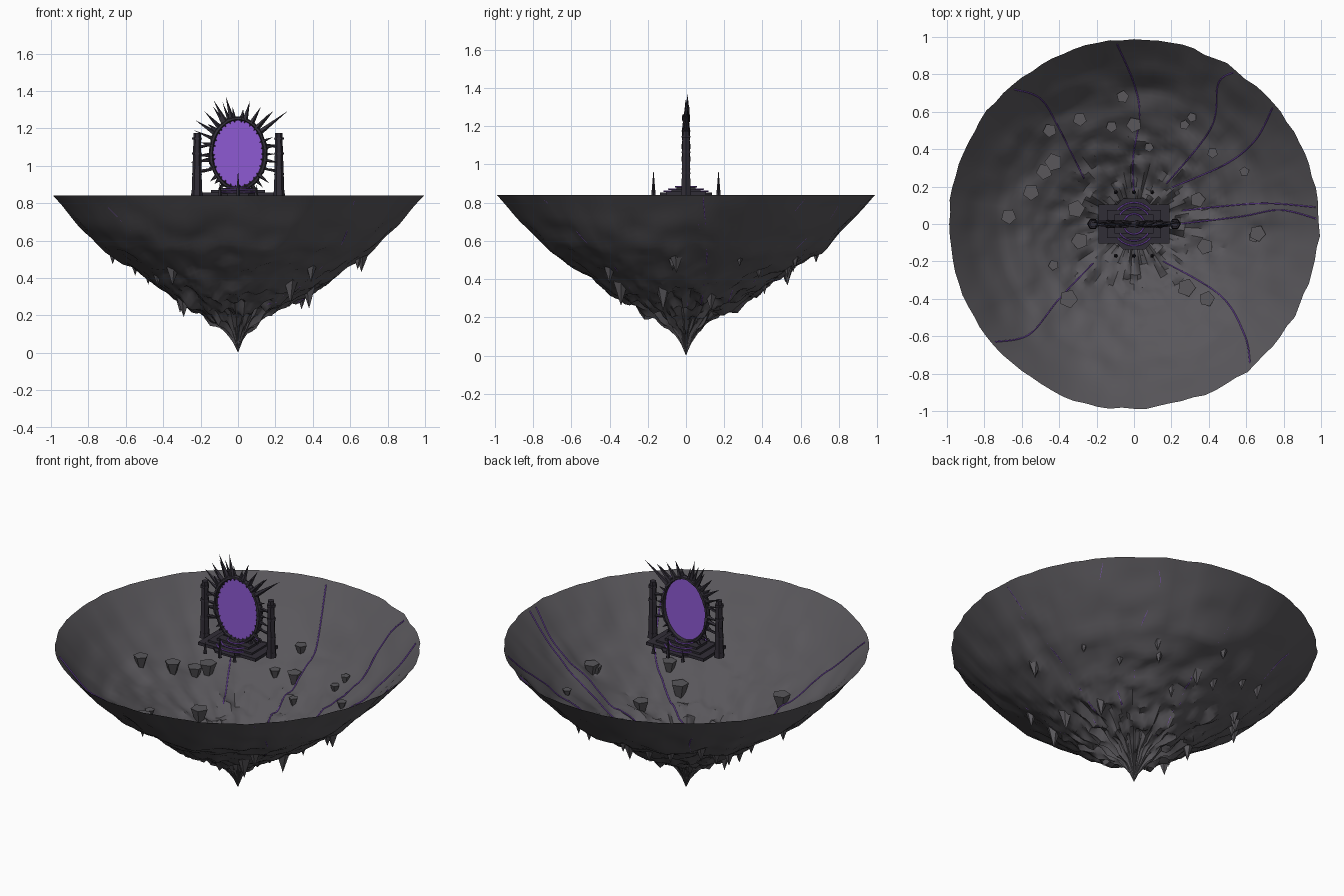
import bpy, bmesh, math, random
from mathutils import Vector, noise

if "Cube" in bpy.data.objects:
    bpy.data.objects.remove(bpy.data.objects["Cube"])

random.seed(7)
TOP = 0.84
TAU = 2 * math.pi


def material(name, col):
    m = bpy.data.materials.new(name)
    m.diffuse_color = (*col, 1)
    m.use_nodes = True
    m.node_tree.nodes["Principled BSDF"].inputs["Base Color"].default_value = m.diffuse_color
    return m


ROCK = material("grey_rock", (0.10, 0.095, 0.105))
DARK = material("dark_stone", (0.03, 0.026, 0.037))
GLOW = material("purple_glow", (0.27, 0.1, 0.65))


def finish(name, bm, mat, smooth=None):
    me = bpy.data.meshes.new(name)
    bm.normal_update()
    bm.to_mesh(me)
    bm.free()
    me.materials.append(mat)
    if smooth:
        me.shade_smooth()
        me.set_sharp_from_angle(angle=math.radians(smooth))
    ob = bpy.data.objects.new(name, me)
    bpy.context.collection.objects.link(ob)
    return ob


def prism(bm, base, tip, r0, r1=0.0, n=5, spin=0.0):
    """Tapered prism or spike between two points."""
    base, tip = Vector(base), Vector(tip)
    q = Vector((0, 0, 1)).rotation_difference(tip - base)

    def ring(c, r):
        return [bm.verts.new(c + q @ Vector((r * math.cos(spin + TAU * i / n),
                                             r * math.sin(spin + TAU * i / n), 0)))
                for i in range(n)]
    a = ring(base, r0)
    bm.faces.new(a[::-1])
    if r1 > 0:
        b = ring(tip, r1)
        bm.faces.new(b)
        for i in range(n):
            bm.faces.new((a[i], a[(i + 1) % n], b[(i + 1) % n], b[i]))
    else:
        t = bm.verts.new(tip)
        for i in range(n):
            bm.faces.new((a[i], a[(i + 1) % n], t))


def box(bm, sx, sy, z0, z1, cx=0, cy=0):
    vs = bmesh.ops.create_cube(bm, size=1)["verts"]
    for v in vs:
        v.co = Vector((cx + v.co.x * sx, cy + v.co.y * sy, (z0 + z1) / 2 + v.co.z * (z1 - z0)))


def tube(name, pts, r, mat, cyclic=False):
    cu = bpy.data.curves.new(name, 'CURVE')
    cu.dimensions = '3D'
    cu.bevel_depth, cu.bevel_resolution = r, 1
    sp = cu.splines.new('POLY')
    sp.points.add(len(pts) - 1)
    for p, c in zip(sp.points, pts):
        p.co = (*c, 1)
    sp.use_cyclic_u = cyclic
    cu.materials.append(mat)
    ob = bpy.data.objects.new(name, cu)
    bpy.context.collection.objects.link(ob)


# Island bowl: open shell shaped by a profile plus noise
PROFILE = [(0, 0), (.03, .075), (.06, .12), (.12, .175), (.26, .245), (.4, .325),
           (.57, .445), (.73, .55), (.87, .69), (1, TOP)]


def rim(a):
    d = Vector((math.cos(a), math.sin(a), 0))
    return 0.988 + 0.01 * noise.noise(d * 2) + 0.014 * noise.noise(d * 9)


def depth(x, y):
    a = math.atan2(y, x)
    t = min(1, math.hypot(x, y) / rim(a))
    z = TOP
    for (t0, z0), (t1, z1) in zip(PROFILE, PROFILE[1:]):
        if t0 <= t <= t1:
            z = z0 + (z1 - z0) * (t - t0) / (t1 - t0)
            break
    fade = min(1, t * 6) * min(1, (1 - t) * 5)
    low = max(0, 1 - t * 1.3)
    p = Vector((x, y, 0))
    z += fade * (0.024 * noise.noise(p * 3) + 0.024 * noise.noise(p * 9)
                 + 0.06 * low * noise.noise(p * 17) + 0.006)
    # radial ribs around the tip
    ribs = noise.noise(Vector((math.cos(a) * 8, math.sin(a) * 8, t * 7)))
    return z + 0.06 * ribs * min(1, t * 8) * max(0, 1 - t * 2.0)


SEG, RINGS = 96, 40
bm = bmesh.new()
prev, tip = None, bm.verts.new((0, 0, 0))
for k in range(1, RINGS + 1):
    cur = []
    for i in range(SEG):
        a = TAU * i / SEG
        r = rim(a) * k / RINGS
        x, y = r * math.cos(a), r * math.sin(a)
        cur.append(bm.verts.new((x, y, TOP if k == RINGS else depth(x, y))))
    for i in range(SEG):
        j = (i + 1) % SEG
        if prev:
            bm.faces.new((prev[i], prev[j], cur[j], cur[i]))
        else:
            bm.faces.new((tip, cur[j], cur[i]))
    prev = cur
bmesh.ops.recalc_face_normals(bm, faces=bm.faces)
finish("island_bowl", bm, ROCK, 35)

# Hanging rock shards piercing the bowl
SHARDS = [(-.06, .68), (.31, .57), (.27, .53), (-.29, .56), (-.45, .5), (-.12, .52), (0, .53),
          (.08, .41), (.42, .38), (-.43, .33), (-.48, .28), (.59, .28), (-.55, .17), (-.67, .04),
          (-.31, .08), (.34, .13), (-.29, -.09), (-.43, -.22), (.64, -.07), (.38, -.12),
          (-.35, -.4), (.39, -.4), (.28, -.34), (.66, -.05)]
bm = bmesh.new()
for x, y in SHARDS:
    z, r = depth(x, y), random.uniform(.025, .055)
    prism(bm, (x, y, z + r * 1.2), (x, y, z - r * random.uniform(1.3, 2.0)), r, 0, 5, random.random() * 6)
finish("hanging_shards", bm, ROCK)

# Thin glowing veins on the inside of the bowl
VEINS = [[(-.09, .96), (0, .75), (.03, .58), (-.005, .35), (0, .15)],
         [(-.64, .72), (-.50, .67), (-.40, .51), (-.26, .23)],
         [(.53, .81), (.45, .75), (.41, .51), (.16, .2)],
         [(.74, .62), (.65, .45), (.49, .32), (.19, .19)],
         [(.97, .09), (.67, .11), (.24, .07)],
         [(.97, .03), (.78, .075), (.57, .04), (.24, 0)],
         [(.62, -.74), (.59, -.59), (.46, -.38), (.14, -.19)],
         [(-.74, -.63), (-.56, -.59), (-.40, -.4), (-.21, -.2)]]
for path in VEINS:
    pts = []
    full = [path[0]] + path + [path[-1]]
    for p0, p1, p2, p3 in zip(full, full[1:], full[2:], full[3:]):
        for s in range(12):
            u = s / 12
            x, y = (0.5 * (2 * b + (c - a) * u + (2 * a - 5 * b + 4 * c - d) * u * u
                           + (3 * b - a - 3 * c + d) * u ** 3) for a, b, c, d in zip(p0, p1, p2, p3))
            pts.append((x, y, depth(x, y) + 0.006))
    tube("glowing_vein", pts, 0.0035, GLOW)

# Stepped platform with octagonal apron
bm = bmesh.new()
prism(bm, (0, 0, TOP), (0, 0, .852), .148, .148, 8, math.pi / 8)
for sx, sy, z0, z1 in [(.38, .21, TOP, .858), (.29, .15, .858, .869), (.21, .1, .869, .882)]:
    box(bm, sx, sy, z0, z1)
finish("stepped_platform", bm, DARK)
for r, z in [(.055, .884), (.09, .871), (.115, .86)]:
    tube("glowing_circle", [(r * math.cos(TAU * i / 40), r * math.sin(TAU * i / 40), z)
                            for i in range(40)], .004, GLOW, True)

# Oval gateway: glowing disc and rough frame
CZ, RX, RZ = 1.065, .135, .18
bm = bmesh.new()
for y in (-.005, .005):
    vs = [bm.verts.new((RX * math.cos(TAU * i / 48), y, CZ + RZ * math.sin(TAU * i / 48))) for i in range(48)]
    bm.faces.new(vs if y < 0 else vs[::-1])
finish("portal_surface", bm, GLOW)

bm = bmesh.new()
N, loops = 48, []
for i in range(N):
    a = TAU * i / N
    c = Vector((math.cos(a), 0, math.sin(a)))
    w = random.uniform(.8, 1.3)
    loops.append([bm.verts.new(Vector((c.x * (RX + o * w), y * w, CZ + c.z * (RZ + o * w))))
                  for o, y in [(-.004, 0), (.003, -.018), (.014, -.016), (.02, 0), (.014, .016), (.003, .018)]])
for i in range(N):
    A, B = loops[i], loops[(i + 1) % N]
    for k in range(6):
        bm.faces.new((A[k], A[(k + 1) % 6], B[(k + 1) % 6], B[k]))
bmesh.ops.recalc_face_normals(bm, faces=bm.faces)
finish("portal_frame", bm, DARK)

# Frame thorns: long outer spikes and short inner teeth
bm = bmesh.new()
for i in range(30):
    a = TAU * (i + random.uniform(-.25, .25)) / 30
    c, s = math.cos(a), math.sin(a)
    p = Vector((c * (RX + .008), random.uniform(-.008, .008), CZ + s * (RZ + .008)))
    ln = random.uniform(.05, .12) if s > -.2 else random.uniform(.03, .08)
    q = p + Vector((c, random.uniform(-.12, .12), s)).normalized() * ln
    q.z = max(q.z, TOP + .005)
    prism(bm, p, q, random.uniform(.01, .016), 0, 5)
    prism(bm, (c * RX, -.008, CZ + s * RZ), (c * (RX - .012), -.006, CZ + s * (RZ - .012)), .008, 0, 4)
# tallest crown thorns
for a, ln in [(37, .2), (46, .14), (60, .11), (75, .11), (104, .135), (118, .145), (133, .13), (146, .14)]:
    c, s = math.cos(math.radians(a)), math.sin(math.radians(a))
    prism(bm, (c * RX, 0, CZ + s * RZ), (c * (RX + ln), .01, CZ + s * (RZ + ln)), .017, 0, 5)
finish("frame_thorns", bm, DARK)

# Side pillars with feet, bands and connecting struts
for sgn in (-1, 1):
    bm = bmesh.new()
    prism(bm, (sgn * .22, 0, TOP), (sgn * .218, 0, 1.175), .028, .019, 6)
    prism(bm, (sgn * .22, 0, TOP), (sgn * .22, 0, .87), .031, .028, 6)
    for z in (.95, 1.06, 1.14):
        prism(bm, (sgn * .22, 0, z), (sgn * .22, 0, z + .012), .027, .025, 6)
    for z in (.97, 1.1):
        prism(bm, (sgn * .215, 0, z), (sgn * .13, 0, z + .015), .01, .005, 5)
    finish("side_pillar", bm, DARK)

# Small standing stones in front of and behind the platform
bm = bmesh.new()
for sy in (-1, 1):
    for sx, z in ((-1, .91), (1, .9), (0, .975)):
        prism(bm, (sx * .097, sy * .17, TOP), (sx * .097, sy * .17, z), .012, 0, 5)
finish("standing_stones", bm, DARK)
